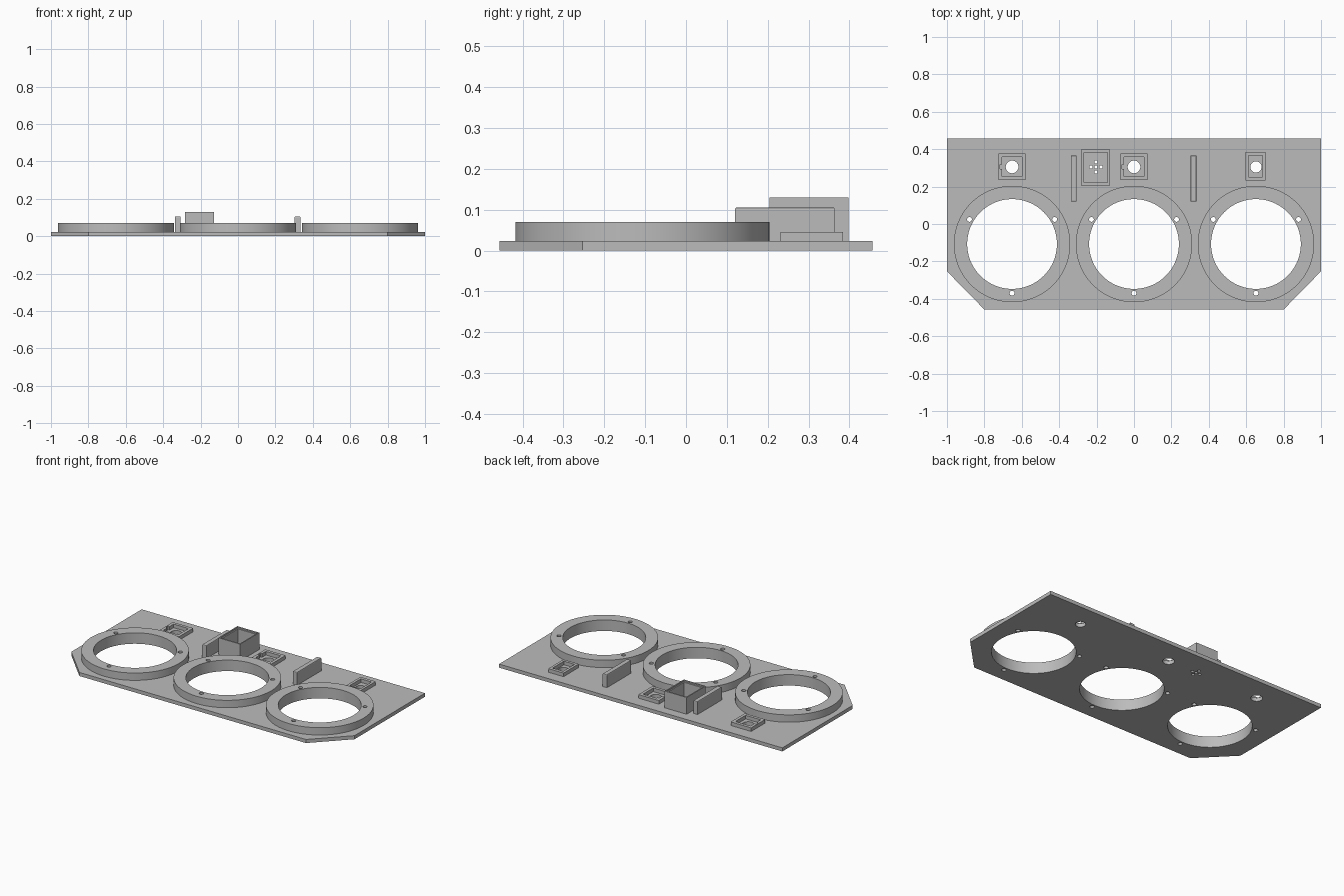
import bpy, bmesh, math
from mathutils import Matrix

if "Cube" in bpy.data.objects:
    bpy.data.objects.remove(bpy.data.objects["Cube"])

T = 0.023          # plate thickness
RING_Y = -0.107
CENTRES = (-0.652, 0.0, 0.652)
SOCKET_Y = 0.305

grey = bpy.data.materials.new("light grey plastic")
grey.diffuse_color = (0.5, 0.5, 0.5, 1)
grey.use_nodes = True
grey.node_tree.nodes["Principled BSDF"].inputs["Base Color"].default_value = grey.diffuse_color


def finish(bm, name):
    bmesh.ops.recalc_face_normals(bm, faces=bm.faces)
    me = bpy.data.meshes.new(name)
    bm.to_mesh(me)
    bm.free()
    ob = bpy.data.objects.new(name, me)
    me.materials.append(grey)
    bpy.context.collection.objects.link(ob)
    return ob


def prism(name, pts, z0, z1):
    bm = bmesh.new()
    face = bm.faces.new([bm.verts.new((x, y, z0)) for x, y in pts])
    ext = bmesh.ops.extrude_face_region(bm, geom=[face])
    top = [v for v in ext["geom"] if isinstance(v, bmesh.types.BMVert)]
    bmesh.ops.translate(bm, verts=top, vec=(0, 0, z1 - z0))
    return finish(bm, name)


def box(name, x0, x1, y0, y1, z0, z1):
    return prism(name, [(x0, y0), (x1, y0), (x1, y1), (x0, y1)], z0, z1)


def cylinders(name, items, z0, z1):
    """Upright cylinders given as (x, y, radius, sides)."""
    bm = bmesh.new()
    for x, y, r, n in items:
        bmesh.ops.create_cone(bm, cap_ends=True, segments=n, radius1=r, radius2=r,
                              depth=z1 - z0,
                              matrix=Matrix.Translation((x, y, (z0 + z1) / 2)))
    return finish(bm, name)


def cut(ob, cutter):
    cutter.hide_render = True
    mod = ob.modifiers.new("cut", 'BOOLEAN')
    mod.operation = 'DIFFERENCE'
    mod.solver = 'EXACT'
    mod.object = cutter
    bpy.context.view_layer.objects.active = ob
    bpy.ops.object.modifier_apply(modifier=mod.name)


def smooth(ob):
    bpy.ops.object.select_all(action='DESELECT')
    ob.select_set(True)
    bpy.context.view_layer.objects.active = ob
    bpy.ops.object.shade_smooth_by_angle(angle=math.radians(30))


# hole layout: gauge openings, three screws each, socket holes, lead holes
holes = []
for cx in CENTRES:
    holes.append((cx, RING_Y, 0.24, 96))
    holes.append((cx, SOCKET_Y, 0.034 if cx < 0.5 else 0.03, 32))
    for a in (-90, 30, 150):
        t = math.radians(a)
        holes.append((cx + 0.263 * math.cos(t), RING_Y + 0.263 * math.sin(t), 0.013, 20))
for dx, dy in ((0, 0), (0.027, 0), (-0.027, 0), (0, 0.027), (0, -0.027)):
    holes.append((-0.203 + dx, SOCKET_Y + dy, 0.009, 16))
hole_cutter = cylinders("hole_cutter", holes, -0.1, 0.3)

# base plate with clipped front corners
plate = prism("base_plate", [(-0.8, -0.457), (0.8, -0.457), (1, -0.253), (1, 0.457),
                             (-1, 0.457), (-1, -0.253)], 0, T)
cut(plate, hole_cutter)
smooth(plate)

# raised gauge rings
for i, cx in enumerate(CENTRES):
    ring = cylinders(f"gauge_ring_{i + 1}", [(cx, RING_Y, 0.311, 128)], T, 0.07)
    cut(ring, hole_cutter)
    smooth(ring)


def frame(name, outer, inner, z1):
    ob = box(name, *outer, T, z1)
    cut(ob, box(name + "_cutter", *inner, T - 0.05, z1 + 0.05))
    return ob


# low socket frames; the two wider ones have a locating notch
for i, cx in enumerate(CENTRES[:2]):
    f = frame(f"socket_frame_{i + 1}", (cx - 0.072, cx + 0.072, 0.235, 0.377),
              (cx - 0.053, cx + 0.053, 0.254, 0.357), 0.046)
    cut(f, box(f"notch_cutter_{i + 1}", cx - 0.064, cx - 0.04, 0.293, 0.317, 0, 0.1))
frame("socket_frame_3", (0.595, 0.703, 0.232, 0.385), (0.612, 0.687, 0.25, 0.365), 0.046)

# tall connector housing with a stepped mouth
housing = frame("connector_housing", (-0.283, -0.128, 0.205, 0.398),
                (-0.268, -0.142, 0.222, 0.383), 0.13)
cut(housing, box("mouth_cutter", -0.276, -0.135, 0.213, 0.39, 0.122, 0.2))

# upright support fins with softened top edges
for i, cx in enumerate((-0.322, 0.318)):
    fin = box(f"support_fin_{i + 1}", cx - 0.015, cx + 0.015, 0.12, 0.365, T, 0.106)
    bev = fin.modifiers.new("bevel", 'BEVEL')
    bev.limit_method = 'WEIGHT'
    bev.width = 0.005
    bev.segments = 2
    attr = fin.data.attributes.new("bevel_weight_edge", 'FLOAT', 'EDGE')
    for e in fin.data.edges:
        if all(fin.data.vertices[v].co.z > 0.1 for v in e.vertices):
            attr.data[e.index].value = 1.0

# remove helper cutters once the cuts are applied
for ob in [o for o in bpy.data.objects if o.hide_render]:
    bpy.data.objects.remove(ob)
